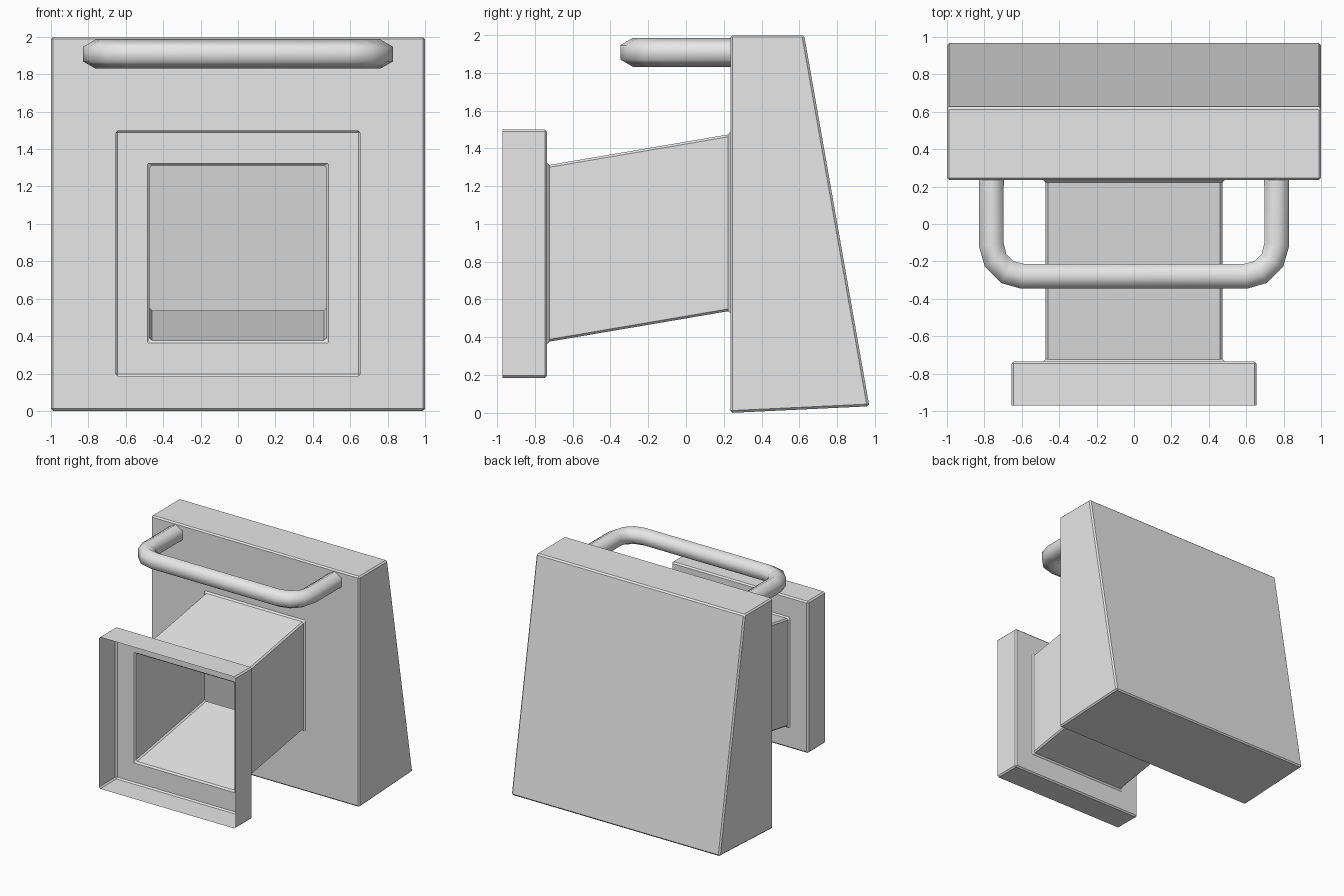
import bpy, bmesh, math
from mathutils import Vector

cube = bpy.data.objects.get("Cube")
if cube:
    bpy.data.objects.remove(cube, do_unlink=True)

grey = bpy.data.materials.new("plain_grey")
grey.use_nodes = True
grey.diffuse_color = (0.8, 0.8, 0.8, 1)
grey.node_tree.nodes["Principled BSDF"].inputs["Base Color"].default_value = (0.8, 0.8, 0.8, 1)


def loft(name, rings, cap_end=False):
    """Skin a list of closed point rings with quads."""
    bm = bmesh.new()
    loops = [[bm.verts.new(p) for p in ring] for ring in rings]
    for a, b in zip(loops, loops[1:]):
        n = len(a)
        for i in range(n):
            j = (i + 1) % n
            bm.faces.new((a[i], a[j], b[j], b[i]))
    if cap_end:
        bm.faces.new(loops[-1])
    bmesh.ops.recalc_face_normals(bm, faces=bm.faces)
    mesh = bpy.data.meshes.new(name)
    bm.to_mesh(mesh)
    bm.free()
    mesh.materials.append(grey)
    obj = bpy.data.objects.new(name, mesh)
    bpy.context.collection.objects.link(obj)
    return obj


def rect(half, y_low, z_low, y_high, z_high):
    """Rectangle across x, with its own depth at bottom and top."""
    return [(-half, y_low, z_low), (half, y_low, z_low),
            (half, y_high, z_high), (-half, y_high, z_high)]


# Open front frame, hollow slanted duct and wedge body, one continuous shell
shell = loft("hollow_body", [
    rect(0.655, -0.97, 0.185, -0.97, 1.5),
    rect(0.655, -0.735, 0.185, -0.735, 1.5),
    rect(0.472, -0.735, 0.375, -0.735, 1.31),
    rect(0.472, 0.235, 0.54, 0.235, 1.475),
    rect(1.0, 0.235, 0.0, 0.235, 2.0),
    rect(1.0, 0.97, 0.035, 0.625, 2.0),
], cap_end=True)
bevel = shell.modifiers.new("small_bevel", "BEVEL")
bevel.width = 0.012
bevel.segments = 1
bevel.limit_method = "ANGLE"

# Handle path: straight leg, rounded corner, then mirrored
handle_x, handle_y, handle_z, corner = 0.763, -0.28, 1.908, 0.17
half_path = [Vector((handle_x, 0.25, handle_z))]
for step in range(4):
    a = math.radians(30 * step)
    half_path.append(Vector((handle_x - corner + corner * math.cos(a),
                             handle_y + corner - corner * math.sin(a), handle_z)))
path = half_path + [Vector((-p.x, p.y, p.z)) for p in reversed(half_path)]

# Six-sided section swept along the path
radius, sides = 0.077, 6
up = Vector((0, 0, 1))
rings = []
for i, p in enumerate(path):
    before = (p - path[max(i - 1, 0)]).normalized()
    after = (path[min(i + 1, len(path) - 1)] - p).normalized()
    side = (before + after).normalized().cross(up)
    rings.append([p + radius * (math.cos(t) * up + math.sin(t) * side)
                  for t in (math.tau * k / sides for k in range(sides))])
handle = loft("handle", rings)
for face in handle.data.polygons:
    face.use_smooth = True
